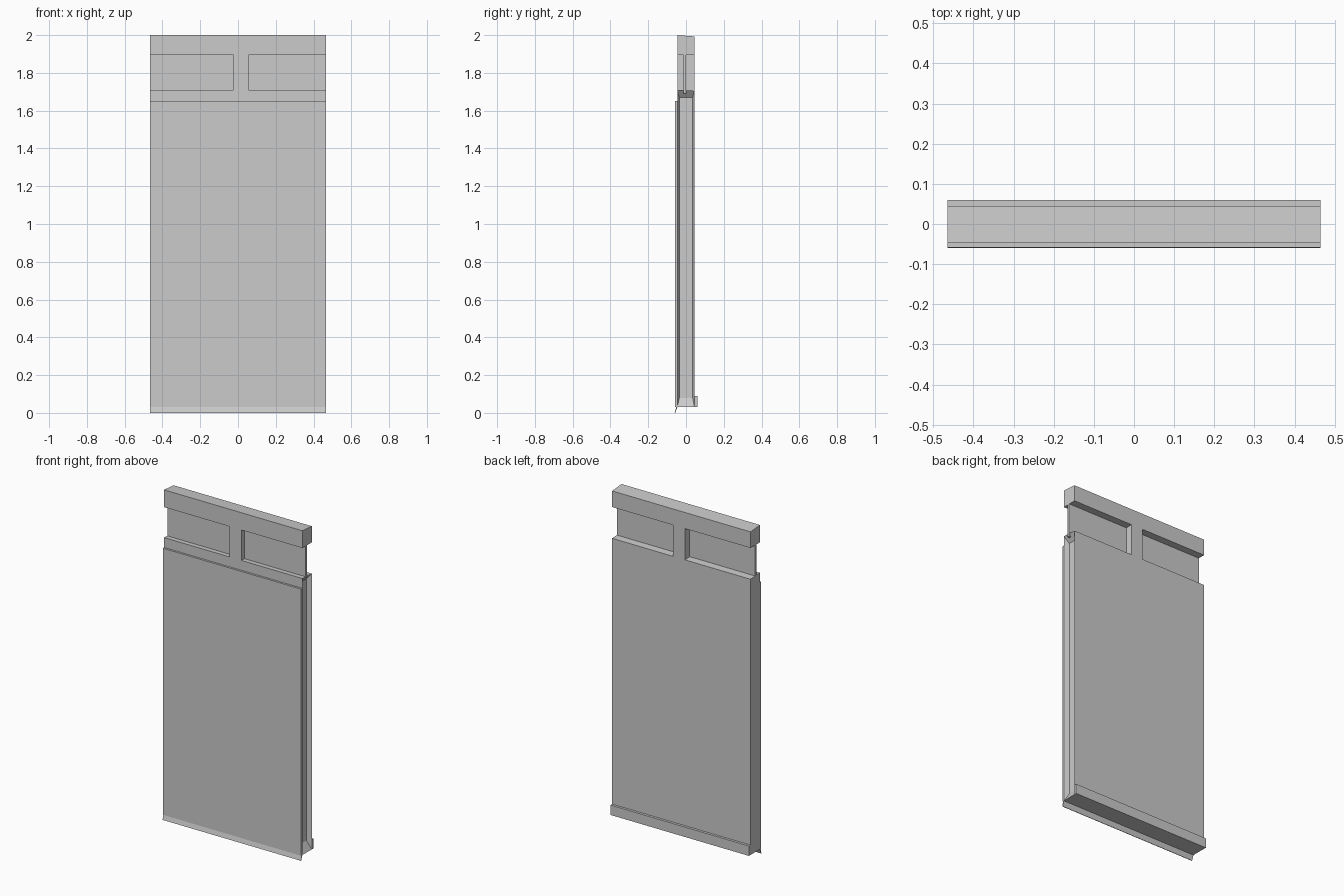
import bpy
import bmesh

cube = bpy.data.objects.get("Cube")
if cube:
    bpy.data.objects.remove(cube, do_unlink=True)

# Single light grey finish
grey = bpy.data.materials.new("light_grey")
grey.use_nodes = True
color = (0.6, 0.6, 0.6, 1.0)
grey.diffuse_color = color
grey.node_tree.nodes["Principled BSDF"].inputs["Base Color"].default_value = color

HALF = 0.465
FRONT, BACK = -0.046, 0.045
SILL, HEAD = 1.71, 1.895


def prism(name, profile, x0=-HALF, x1=HALF, edit=None):
    """Extrude a (y, z) profile along x."""
    bm = bmesh.new()
    face = bm.faces.new([bm.verts.new((x0, y, z)) for y, z in profile])
    out = bmesh.ops.extrude_face_region(bm, geom=[face])
    for v in out["geom"]:
        if isinstance(v, bmesh.types.BMVert):
            v.co.x = x1
    bmesh.ops.recalc_face_normals(bm, faces=bm.faces)
    if edit:
        edit(bm)
    mesh = bpy.data.meshes.new(name)
    bm.to_mesh(mesh)
    bm.free()
    mesh.materials.append(grey)
    obj = bpy.data.objects.new(name, mesh)
    bpy.context.collection.objects.link(obj)
    return obj


def rect(y0, y1, z0, z1):
    return [(y0, z0), (y1, z0), (y1, z1), (y0, z1)]


def end_groove(bm):
    """Sink a long recess into the left end of the panel."""
    end = max(bm.faces, key=lambda f: f.normal.x)
    bmesh.ops.inset_region(bm, faces=[end], thickness=0.01)
    for v in end.verts:
        v.co.x = HALF - 0.03
        v.co.y = -0.035 if v.co.y < 0 else 0.035
        v.co.z = 0.08 if v.co.z < 1 else 1.67


# Main panel with a gently sloping sill
prism("main_panel",
      [(FRONT, 0.03), (BACK, 0.03), (BACK, SILL - 0.005), (FRONT, SILL)],
      edit=end_groove)

# Header beam with a slight fall to the back
prism("header_beam",
      [(FRONT, HEAD), (BACK, HEAD), (BACK, 1.993), (FRONT, 2.0)])

# Post between the two openings
prism("centre_post", rect(FRONT, BACK, SILL - 0.005, HEAD), -0.025, 0.055)

# Thin pane running through both openings
prism("window_pane", rect(-0.014, 0.0, 1.69, 1.907))

# Front cladding sheet
prism("front_cladding", rect(-0.058, FRONT, 0.03, 1.65))

# Strip along the foot of the back
prism("back_base_strip", rect(BACK, 0.06, 0.03, 0.09))

# Drip flashing under the cladding
prism("drip_flashing",
      [(-0.06, 0.0), (-0.057, 0.0), (-0.046, 0.03), (-0.052, 0.03)])
